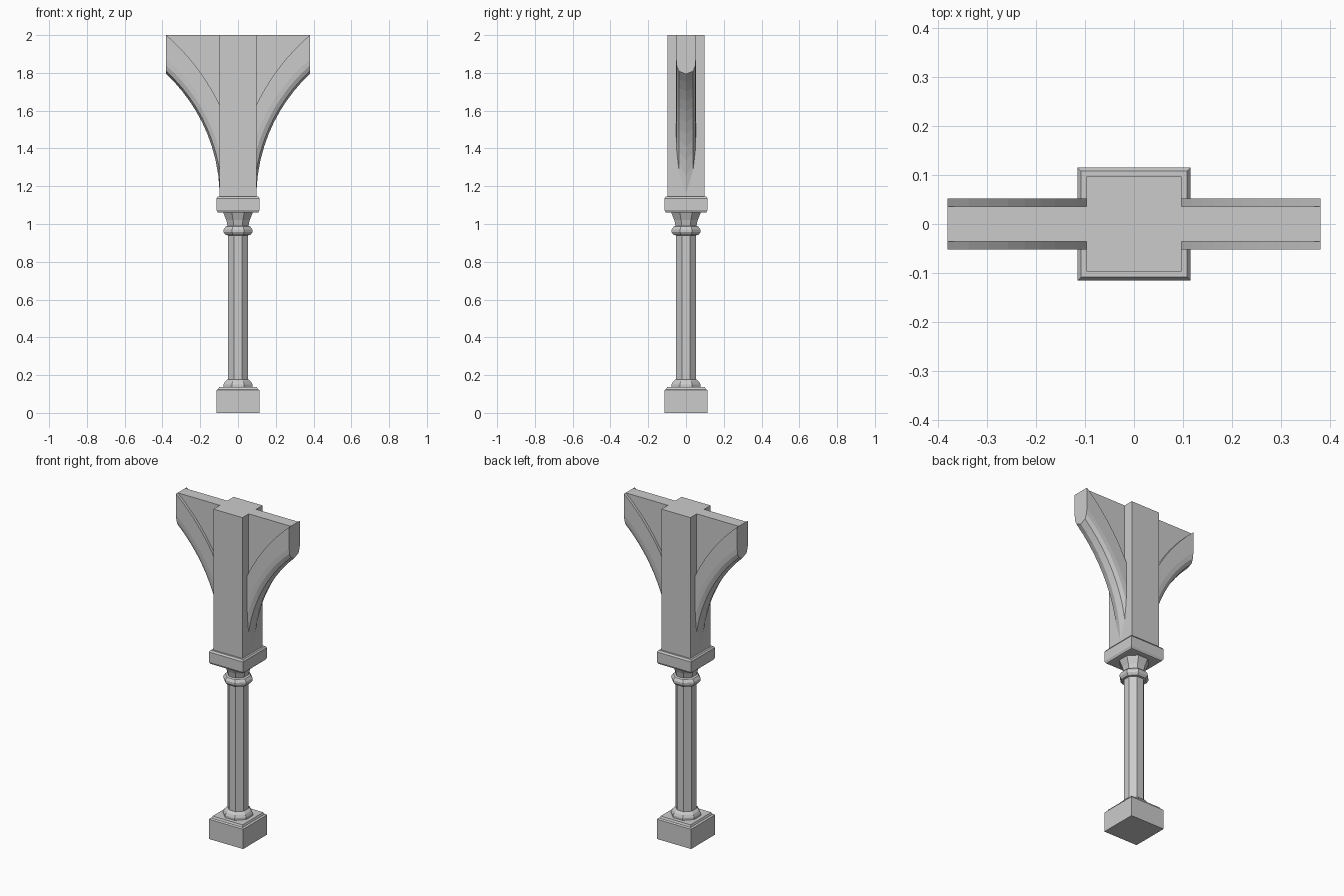
import bpy, math

if "Cube" in bpy.data.objects:
    bpy.data.objects.remove(bpy.data.objects["Cube"])


def make_object(name, verts, faces):
    mesh = bpy.data.meshes.new(name)
    mesh.from_pydata(verts, [], faces)
    mesh.validate()
    obj = bpy.data.objects.new(name, mesh)
    bpy.context.collection.objects.link(obj)
    return obj


def loft(name, rings):
    # Closed solid through rings of equal size, capped at both ends
    n = len(rings[0])
    verts = [p for ring in rings for p in ring]
    faces = [tuple(reversed(range(n)))]
    for k in range(len(rings) - 1):
        a, b = k * n, (k + 1) * n
        for i in range(n):
            j = (i + 1) % n
            faces.append((a + i, a + j, b + j, b + i))
    faces.append(tuple(range(len(verts) - n, len(verts))))
    return make_object(name, verts, faces)


def turned(name, sides, profile):
    # profile: (half width across flats, z); flats face the axes
    rings = []
    for w, z in profile:
        r = w / math.cos(math.pi / sides)
        rings.append([(r * math.cos((2 * i + 1) * math.pi / sides),
                       r * math.sin((2 * i + 1) * math.pi / sides), z)
                      for i in range(sides)])
    return loft(name, rings)


# Square plinth with stepped top
turned("plinth", 4, [(0.115, 0), (0.115, 0.12), (0.105, 0.125), (0.10, 0.137)])

# Octagonal column with base ring, collar and flared capital
turned("column", 8, [
    (0.077, 0.13), (0.077, 0.15), (0.070, 0.165), (0.060, 0.175), (0.054, 0.178),
    (0.054, 0.94), (0.066, 0.942), (0.076, 0.957), (0.076, 0.97), (0.066, 0.986),
    (0.055, 0.99), (0.062, 1.02), (0.080, 1.065)])

# Square abacus and upper post
turned("abacus", 4, [(0.10, 1.06), (0.108, 1.062), (0.115, 1.075),
                     (0.115, 1.135), (0.108, 1.145)])
turned("upper_post", 4, [(0.097, 1.14), (0.097, 2.0)])

# Arched brackets: slices of a moulded rib with a thinner panel above
CX, CZ, X0, X1, STEPS = 0.994, 1.14, 0.097, 0.38, 10


def bracket(name, side):
    rings = []
    for k in range(STEPS + 1):
        t = (k / STEPS) ** 1.6
        x = X0 + (X1 - X0) * t
        top = 1.022 + 0.035 * t
        section = [(0.037, 0.908), (0.049, 0.93), (0.052, 0.955), (0.052, top), (0.036, top)]

        def height(r):
            return min(2.0, CZ + math.sqrt(max(0, r * r - (x - CX) ** 2)))
        half = [(y, height(r)) for y, r in section] + [(0.036, 2.0)]
        outline = [(0, height(0.8973))] + half + [(-y, z) for y, z in reversed(half)]
        if side < 0:
            outline.reverse()
        rings.append([(side * x, y, z) for y, z in outline])
    return loft(name, rings)


bracket("right_bracket", 1)
bracket("left_bracket", -1)
